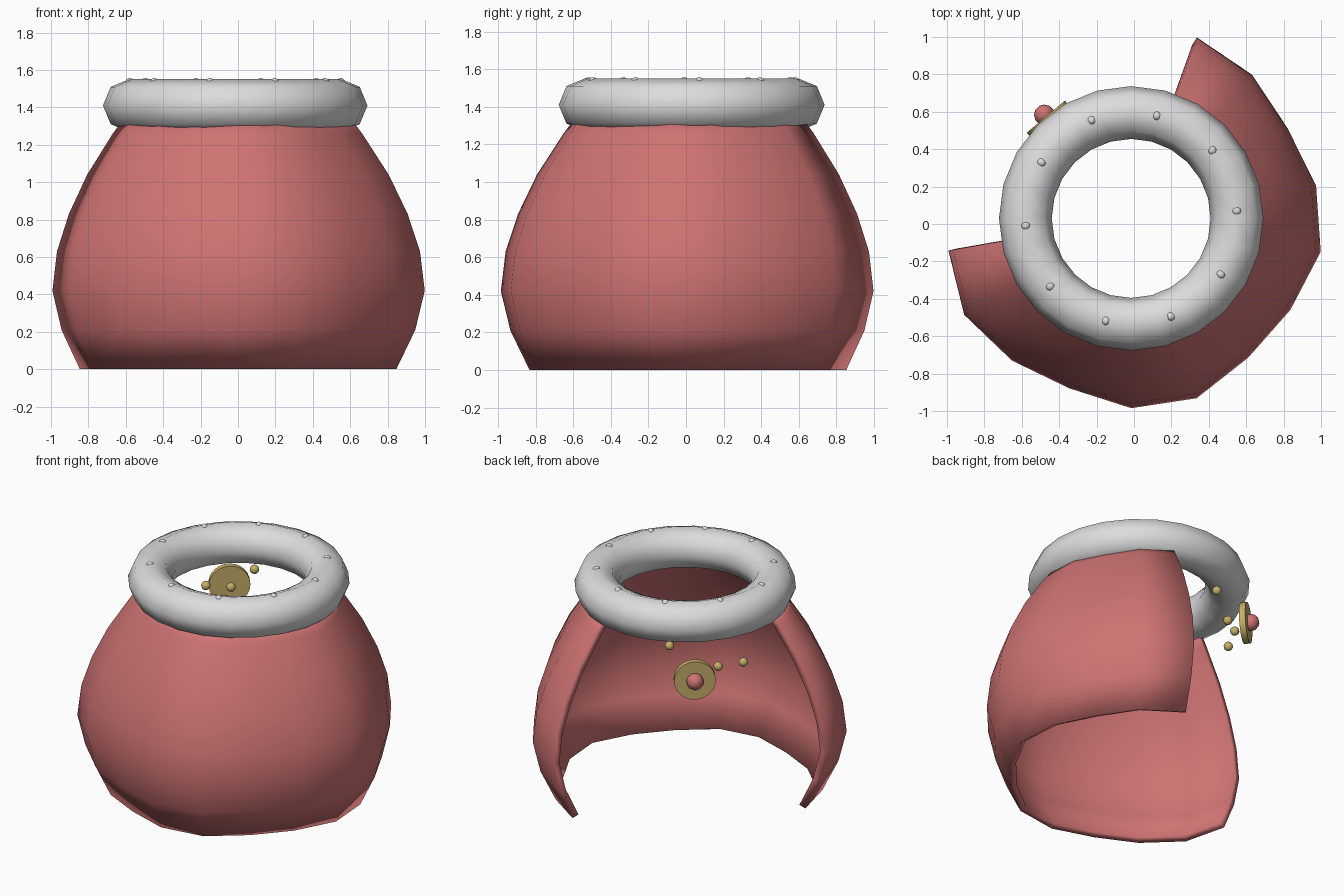
import bpy
import bmesh
from math import cos, sin, pi, radians
from mathutils import Matrix, Vector

cube = bpy.data.objects.get("Cube")
if cube:
    bpy.data.objects.remove(cube, do_unlink=True)

CX, CY = -0.015, 0.03          # axis of the collar


def material(name, color):
    m = bpy.data.materials.new(name)
    m.use_nodes = True
    m.diffuse_color = (*color, 1)
    m.node_tree.nodes["Principled BSDF"].inputs["Base Color"].default_value = (*color, 1)
    return m


RED = material("cloth_red", (0.62, 0.17, 0.17))
FUR = material("fur_white", (0.72, 0.72, 0.72))
GOLD = material("gold", (0.56, 0.43, 0.14))


def finish(ob, name, mat, angle=40):
    ob.name = name
    ob.data.materials.append(mat)
    bpy.ops.object.select_all(action='DESELECT')
    ob.select_set(True)
    bpy.context.view_layer.objects.active = ob
    bpy.ops.object.shade_smooth_by_angle(angle=radians(angle))
    return ob


def polar(r, deg, z):
    a = radians(deg)
    return Vector((CX + r * cos(a), CY + r * sin(a), z))


def ball(name, loc, r, mat):
    bpy.ops.mesh.primitive_uv_sphere_add(segments=12, ring_count=8, radius=r, location=loc)
    return finish(bpy.context.object, name, mat, 60)


# Cape: profile swept around the axis, open at the back, with five soft folds
profile = [(0.85, 0), (0.95, 0.21), (1.0, 0.42), (0.975, 0.63), (0.91, 0.83),
           (0.81, 1.04), (0.67, 1.26), (0.61, 1.34)]
STEPS = 12
bm = bmesh.new()
rows = []
for radius, z in profile:
    row = []
    for i in range(STEPS + 1):
        deg = 190 + i * 240 / STEPS
        fold = 0.998 + 0.033 * cos(radians(5 * (deg - 210)))
        row.append(bm.verts.new(polar(radius * fold, deg, z)))
    rows.append(row)
for low, high in zip(rows, rows[1:]):
    for i in range(STEPS):
        bm.faces.new((low[i], low[i + 1], high[i + 1], high[i]))
mesh = bpy.data.meshes.new("cape")
bm.to_mesh(mesh)
bm.free()
cape = bpy.data.objects.new("cape", mesh)
bpy.context.collection.objects.link(cape)
finish(cape, "cape", RED, 45)
solid = cape.modifiers.new("thickness", 'SOLIDIFY')
solid.thickness = 0.045
solid.offset = -1

# Fur collar
bpy.ops.mesh.primitive_torus_add(major_segments=24, minor_segments=8, major_radius=0.566,
                                 minor_radius=0.141, location=(CX, CY, 1.41))
finish(bpy.context.object, "fur_collar", FUR, 60)

# Small tufts around the top of the collar
for k in range(10):
    ball(f"fur_tuft_{k + 1}", polar(0.565, 4 + 36 * k, 1.532), 0.025, FUR)

# Brooch across the opening
bpy.ops.mesh.primitive_cylinder_add(vertices=24, radius=0.133, depth=0.04,
                                    location=polar(0.69, 130, 1.06),
                                    rotation=(0, pi / 2, radians(130)))
finish(bpy.context.object, "brooch_disc", GOLD)
ball("brooch_gem", polar(0.723, 130, 1.06), 0.055, RED)

# Chain beads behind the brooch
beads = [(0.55, 114.5, 1.23), (0.575, 130, 1.09), (0.612, 145, 1.10), (0.614, 162, 1.09)]
for k, place in enumerate(beads):
    ball(f"chain_bead_{k + 1}", polar(*place), 0.03, GOLD)
